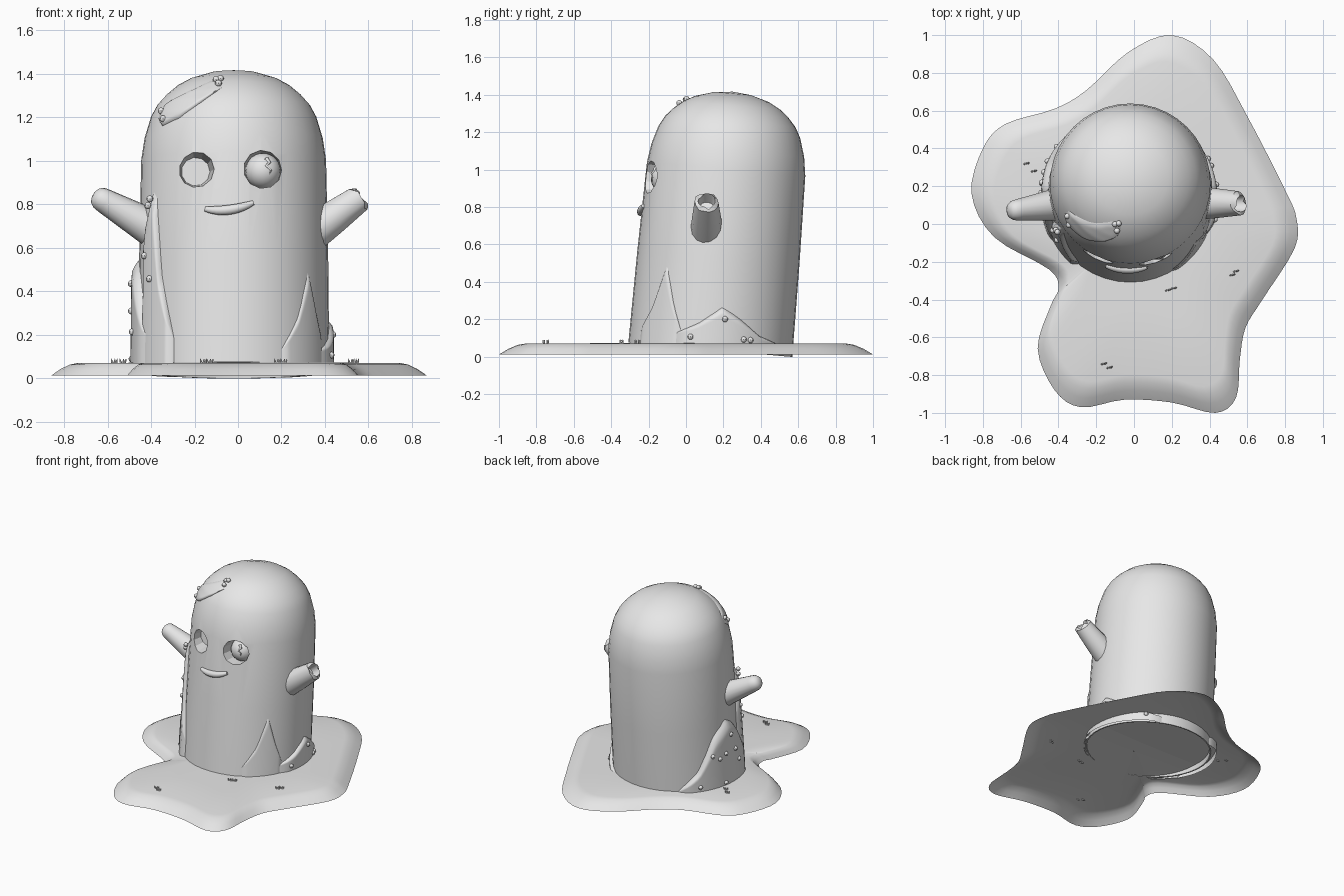
import bpy, bmesh, math, random
from mathutils import Matrix, Vector

random.seed(4)
if "Cube" in bpy.data.objects:
    bpy.data.objects.remove(bpy.data.objects["Cube"])

stone = bpy.data.materials.new("plain_grey")
stone.use_nodes = True
grey = (0.8, 0.8, 0.8, 1)
stone.diffuse_color = grey
stone.node_tree.nodes["Principled BSDF"].inputs["Base Color"].default_value = grey

# Frame of the leaning body
LEAN = Matrix.Translation((-0.02, 0.13, 0.037)) @ Matrix.Rotation(math.radians(-5), 4, 'X')
SHELL = [(0.44, 0), (0.435, 0.5), (0.425, 0.97), (0.41, 1.07), (0.38, 1.17), (0.35, 1.225),
         (0.31, 1.27), (0.26, 1.312), (0.2, 1.345), (0.1, 1.375), (0, 1.385)]


def finish(name, bm, matrix=Matrix(), angle=40, recalc=True):
    bmesh.ops.remove_doubles(bm, verts=bm.verts, dist=0.0002)
    if recalc:
        bmesh.ops.recalc_face_normals(bm, faces=bm.faces)
    bm.transform(matrix)
    mesh = bpy.data.meshes.new(name)
    bm.to_mesh(mesh)
    bm.free()
    mesh.materials.append(stone)
    obj = bpy.data.objects.new(name, mesh)
    bpy.context.collection.objects.link(obj)
    smooth(obj, angle)
    return obj


def smooth(obj, angle):
    bpy.ops.object.select_all(action='DESELECT')
    obj.select_set(True)
    bpy.context.view_layer.objects.active = obj
    bpy.ops.object.shade_smooth_by_angle(angle=math.radians(angle))


def skin(bm, rows, closed):
    """Join rows of points with quads."""
    grid = [[bm.verts.new(p) for p in row] for row in rows]
    n = len(grid[0])
    for a, b in zip(grid, grid[1:]):
        for i in range(n if closed else n - 1):
            j = (i + 1) % n
            bm.faces.new((a[i], a[j], b[j], b[i]))
    return grid


def polar(az, r, z):
    a = math.radians(az)
    return Vector((r * math.cos(a), r * math.sin(a), z))


def lathe(name, profile, segs, matrix, angle=40):
    bm = bmesh.new()
    skin(bm, [[polar(360 * i / segs, r, z) for i in range(segs)] for r, z in profile], True)
    return finish(name, bm, matrix, angle)


def along(start, end):
    start, end = Vector(start), Vector(end)
    turn = (end - start).to_track_quat('Z', 'Y').to_matrix().to_4x4()
    return Matrix.Translation(start) @ turn, (end - start).length


def blend(table, x):
    """Linear lookup in rows sorted by their first entry."""
    for a, b in zip(table, table[1:]):
        if x <= b[0]:
            f = (x - a[0]) / (b[0] - a[0])
            return [p + (q - p) * f for p, q in zip(a[1:], b[1:])]
    return list(table[-1][1:])


def radius(z):
    return blend([(s, r) for r, s in SHELL], z)[0]


def ball(name, centre, size, u=12, v=8):
    bm = bmesh.new()
    bmesh.ops.create_uvsphere(bm, u_segments=u, v_segments=v, radius=size)
    return finish(name, bm, Matrix.Translation(centre))


def tube(name, points, sizes, matrix):
    curve = bpy.data.curves.new(name, 'CURVE')
    curve.dimensions = '3D'
    curve.bevel_depth = 1
    curve.bevel_resolution = 3
    curve.use_fill_caps = True
    line = curve.splines.new('POLY')
    line.points.add(len(points) - 1)
    for p, co, s in zip(line.points, points, sizes):
        p.co = (*co, 1)
        p.radius = s
    curve.materials.append(stone)
    obj = bpy.data.objects.new(name, curve)
    obj.matrix_world = matrix
    bpy.context.collection.objects.link(obj)


# Puddle-like ground: an open sheet with a sloping rim
OUTLINE = [(0.2, 1.0), (0.42, 0.87), (0.6, 0.57), (0.8, 0.18), (0.86, 0.03), (0.85, -0.13),
           (0.68, -0.4), (0.59, -0.55), (0.56, -0.72), (0.54, -0.92), (0.43, -1.0), (0.2, -0.945),
           (-0.05, -0.93), (-0.28, -0.97), (-0.42, -0.88), (-0.51, -0.66), (-0.44, -0.43),
           (-0.4, -0.34), (-0.45, -0.24), (-0.74, -0.07), (-0.86, 0.16), (-0.8, 0.4),
           (-0.68, 0.53), (-0.42, 0.61), (-0.25, 0.71), (-0.03, 0.91)]
pts = [Vector(p) for p in OUTLINE]
loop = []
for i in range(len(pts)):
    a, b, c, d = (pts[(i + k) % len(pts)] for k in (-1, 0, 1, 2))
    for t in (0, 0.25, 0.5, 0.75):
        loop.append(0.5 * (2 * b + (c - a) * t + (2 * a - 5 * b + 4 * c - d) * t * t
                           + (3 * b - a - 3 * c + d) * t ** 3))
bm = bmesh.new()
rings = [(1, 0.012), (0.95, 0.042), (0.9, 0.063), (0.86, 0.07), (0.5, 0.072), (0.002, 0.073)]
skin(bm, [[(p.x * k, p.y * k, z) for p in reversed(loop)] for k, z in rings], True)
for f in bm.faces:
    f.normal_update()
    if f.normal.z < 0:
        f.normal_flip()
finish("ground", bm, recalc=False)

# Domed body with a recessed underside
body = lathe("body", [(0, 0.035), (0.425, 0.035), (0.43, 0)] + SHELL, 40, LEAN)

# Tapered eye sockets cut into the face
for side, x, inner, floor in (("right", -0.175, 0.066, -0.28), ("left", 0.135, 0.078, -0.25)):
    m, depth = along((x, floor, 0.892), (x, -0.46, 0.892))
    cutter = lathe("socket_cutter", [(0, 0), (inner, 0), (0.092, depth), (0, depth)], 11, LEAN @ m)
    cutter.hide_render = True
    cut = body.modifiers.new(side + "_socket", 'BOOLEAN')
    cut.object = cutter
    cut.solver = 'EXACT'
    bpy.context.view_layer.objects.active = body
    bpy.ops.object.modifier_apply(modifier=cut.name)
    bpy.data.objects.remove(cutter)
smooth(body, 30)

# Cracked eyeball in the left socket
ball("left_eyeball", LEAN @ Vector((0.135, -0.315, 0.892)), 0.082, 20, 14)
tube("eyeball_crack", [(0.15, -0.375, 0.945), (0.165, -0.383, 0.925), (0.15, -0.394, 0.91),
                       (0.172, -0.391, 0.89), (0.165, -0.388, 0.87)],
     [0.01, 0.007, 0.006, 0.005, 0.001], LEAN)

# Smiling lip
lip = []
for i in range(13):
    x = -0.13 + 0.22 * i / 12
    lip.append((x, -math.sqrt(0.431 ** 2 - x * x) - 0.002, 0.7 + 1.6 * (x + 0.06) ** 2))
tube("mouth", lip, [0.004 + 0.019 * math.sin(math.pi * min(1, 0.08 + i / 14)) ** 0.6 for i in range(13)], LEAN)

# Arms: one whole and rounded, one a hollow broken stump
m, n = along((-0.36, 0.11, 0.67), (-0.665, 0.068, 0.845))
lathe("right_arm", [(0, 0), (0.092, 0), (0.08, 0.1), (0.057, n - 0.06), (0.052, n - 0.03),
                    (0.038, n - 0.01), (0.018, n - 0.001), (0, n)], 16, m)
m, n = along((0.33, 0.11, 0.66), (0.555, 0.11, 0.825))
stump = lathe("left_arm_stump", [(0, 0), (0.088, 0), (0.078, n / 2), (0.064, n), (0.046, n + 0.005),
                                 (0.038, n - 0.05), (0, n - 0.05)], 14, m, 30)
axis = m.to_3x3() @ Vector((0, 0, 1))
for v in stump.data.vertices:
    if (m.inverted() @ v.co).z > n - 0.01:
        v.co += axis * random.uniform(-0.012, 0.02)


# Raised moss patches wrapped round the body: rows of angle, low edge, high edge
def patch(name, rows, thick, floating=False):
    cols, steps = 32, 16
    bm = bmesh.new()
    strips = []
    for i in range(cols + 1):
        u = i / cols
        az = rows[0][0] + (rows[-1][0] - rows[0][0]) * u
        lo, hi = blend(rows, az)
        strip = []
        for j in range(steps + 1):
            v = j / steps
            d = min(u, 1 - u, 1 - v, v if floating else 1)
            z = lo + (hi - lo) * v
            strip.append(polar(az, radius(z) - 0.012 + (thick + 0.012) * min(1, 7 * d) ** 0.7, z))
        strips.append(strip)
    skin(bm, strips, False)
    finish(name, bm, LEAN, 60, recalc=False)


patch("side_moss", [(122, 0.0, 0.04), (145, 0.0, 0.2), (162, 0.0, 0.44), (178, 0.0, 0.53),
                    (190, 0.0, 0.46), (206, 0.0, 0.2), (218, 0.0, 0.06)], 0.035)
patch("tall_moss", [(200, 0.0, 0.4), (206, 0.0, 0.72), (211, 0.0, 0.83), (215, 0.0, 0.8),
                    (221, 0.0, 0.42), (232, 0.0, 0.1)], 0.024)
patch("left_moss", [(-30, 0.0, 0.06), (-10, 0.0, 0.14), (6, 0.0, 0.24), (18, 0.0, 0.19),
                    (35, 0.0, 0.1), (65, 0.0, 0.04)], 0.022)
patch("front_moss", [(-62, 0.0, 0.04), (-48, 0.0, 0.22), (-38, 0.0, 0.46), (-30, 0.0, 0.25),
                     (-20, 0.0, 0.05)], 0.008)
patch("head_moss", [(204, 1.16, 1.19), (215, 1.1, 1.24), (230, 1.13, 1.28), (245, 1.2, 1.32),
                    (262, 1.29, 1.33)], 0.012, True)

# Small buds on the moss: angle, height, lift
BUDS = [(212, 0.77, 0.025), (210, 0.74, 0.025), (213, 0.4, 0.025), (207, 0.51, 0.025),
        (180, 0.4, 0.035), (172, 0.28, 0.035), (185, 0.27, 0.035), (165, 0.26, 0.035),
        (190, 0.17, 0.035), (158, 0.3, 0.035), (145, 0.09, 0.035), (170, 0.06, 0.035),
        (8, 0.17, 0.022), (-14, 0.06, 0.022), (22, 0.07, 0.022), (27, 0.07, 0.022), (48, 0.05, 0.022),
        (210, 1.18, 0.01), (216, 1.14, 0.012), (252, 1.32, 0.015), (256, 1.325, 0.015), (256, 1.3, 0.015)]
for az, z, lift in BUDS:
    ball("moss_bud", LEAN @ polar(az, radius(z) + lift, z), 0.016, 8, 6)

# Tufts of grass: three leaning blades each
for x, y in [(-0.57, 0.32), (-0.53, 0.28), (0.52, -0.27), (0.54, -0.25), (0.18, -0.35),
             (0.21, -0.34), (-0.16, -0.74), (-0.13, -0.76)]:
    for lean in (-0.014, 0.004, 0.016):
        m, n = along((x + lean * 0.5, y, 0.065), (x + lean, y + lean * 0.4, 0.092))
        lathe("grass_blade", [(0, 0), (0.006, 0), (0.004, n * 0.6), (0, n)], 5, m)
